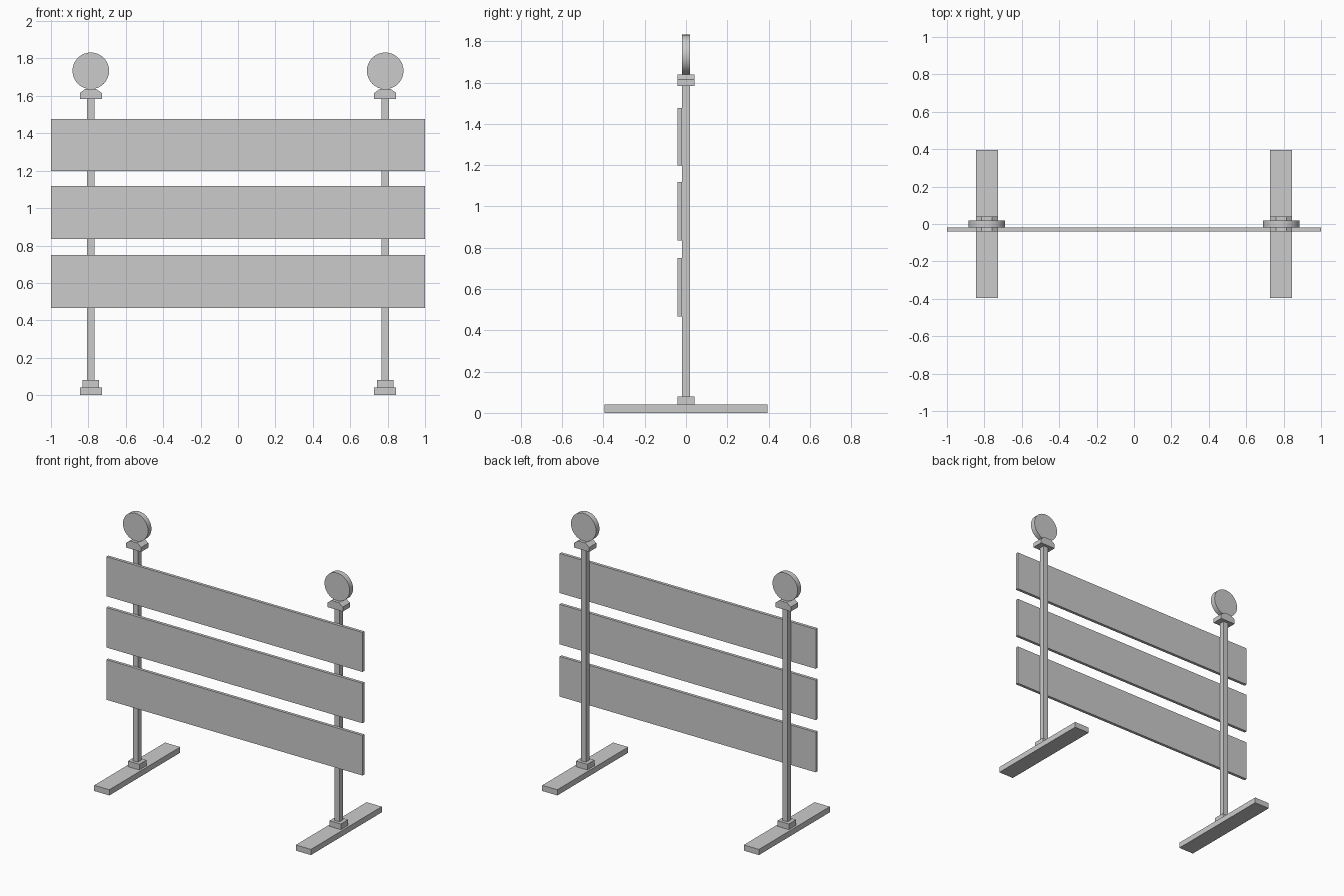
import bpy
import math

if "Cube" in bpy.data.objects:
    bpy.data.objects.remove(bpy.data.objects["Cube"])

POST_X = 0.787


def box(name, x, y, z):
    """Box from (min, max) ranges on each axis."""
    bpy.ops.mesh.primitive_cube_add(size=1, location=[sum(r) / 2 for r in (x, y, z)])
    ob = bpy.context.object
    ob.name = name
    ob.scale = [r[1] - r[0] for r in (x, y, z)]
    bpy.ops.object.transform_apply(location=False, rotation=False, scale=True)
    return ob


def extruded_profile(name, points, x, y0, y1):
    """Closed (x, z) profile extruded along y."""
    n = len(points)
    verts = [(px, y, pz) for y in (y0, y1) for px, pz in points]
    faces = [tuple(range(n)), tuple(range(2 * n - 1, n - 1, -1))]
    faces += [(i, i + n, (i + 1) % n + n, (i + 1) % n) for i in range(n)]
    mesh = bpy.data.meshes.new(name)
    mesh.from_pydata(verts, [], faces)
    ob = bpy.data.objects.new(name, mesh)
    ob.location.x = x
    bpy.context.collection.objects.link(ob)
    return ob


# Three horizontal boards on the front of the posts
for name, z in (("bottom_board", (0.467, 0.75)),
                ("middle_board", (0.836, 1.118)),
                ("top_board", (1.198, 1.477))):
    box(name, (-1, 1), (-0.040, -0.019), z)

for side, x in (("left", -POST_X), ("right", POST_X)):
    # Foot, collar and upright
    box(side + "_foot", (x - 0.059, x + 0.059), (-0.395, 0.395), (0, 0.04))
    box(side + "_collar", (x - 0.044, x + 0.044), (-0.04, 0.04), (0.04, 0.08))
    box(side + "_post", (x - 0.019, x + 0.019), (-0.019, 0.019), (0.08, 1.583))

    # Lamp base with sloped shoulders
    profile = [(-0.059, 1.583), (0.059, 1.583), (0.059, 1.615),
               (0.028, 1.638), (-0.028, 1.638), (-0.059, 1.615)]
    extruded_profile(side + "_lamp_base", profile, x, -0.04, 0.04)

    # Round warning lamp
    bpy.ops.mesh.primitive_cylinder_add(vertices=32, radius=0.098, depth=0.038,
                                        location=(x, 0, 1.734),
                                        rotation=(math.pi / 2, 0, 0))
    bpy.context.object.name = side + "_lamp"
    bpy.ops.object.shade_smooth_by_angle(angle=math.radians(30))
